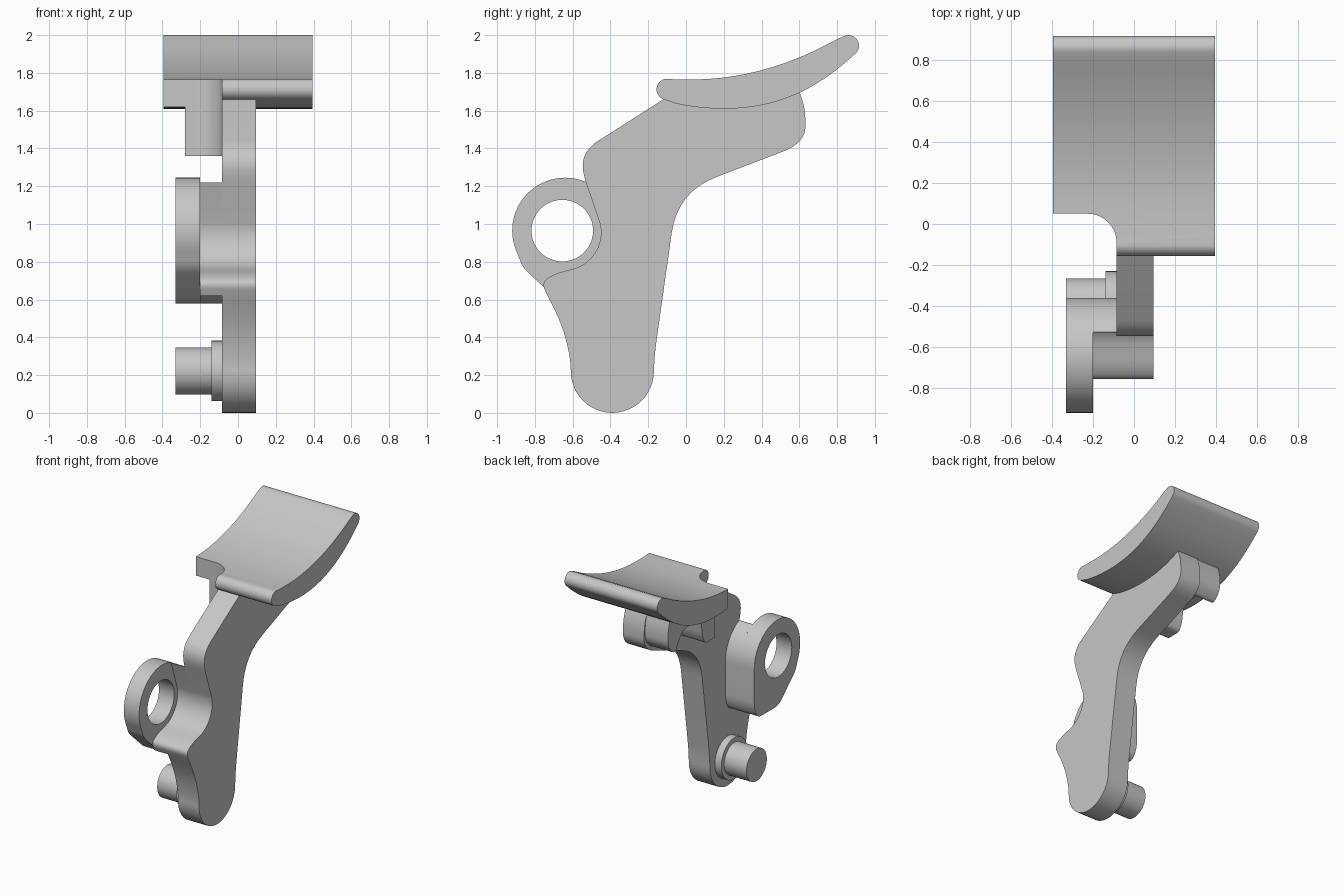
import bpy, bmesh, math
from mathutils import Vector

if "Cube" in bpy.data.objects:
    bpy.data.objects.remove(bpy.data.objects["Cube"], do_unlink=True)

grey = bpy.data.materials.new("plain grey")
grey.use_nodes = True
grey.diffuse_color = (0.57, 0.57, 0.57, 1)
grey.node_tree.nodes["Principled BSDF"].inputs["Base Color"].default_value = grey.diffuse_color


def arc(cy, cz, r, a0, a1, n=24):
    """Points on a circular arc, angles in degrees."""
    angles = [math.radians(a0 + (a1 - a0) * i / n) for i in range(n + 1)]
    return [(cy + r * math.cos(a), cz + r * math.sin(a)) for a in angles]


def rounded(corners, steps=8):
    """Closed outline whose corners (u, v, setback) are replaced by soft curves."""
    out = []
    for i, c in enumerate(corners):
        p = Vector(c[:2])
        if len(c) == 2:
            out.append(tuple(p))
            continue
        ends = []
        for other in (corners[i - 1], corners[(i + 1) % len(corners)]):
            d = Vector(other[:2]) - p
            share = 0.49 if len(other) > 2 else 0.95
            ends.append(p + d.normalized() * min(c[2], share * d.length))
        for k in range(steps + 1):
            t = k / steps
            out.append(tuple(ends[0] * (1 - t) ** 2 + p * (2 * t * (1 - t)) + ends[1] * t * t))
    return out


def prism(name, outline, lo, hi, axis="x"):
    """Extrude a (y, z) outline along x, or an (x, y) outline along z."""
    bm = bmesh.new()
    place = (lambda u, v: (lo, u, v)) if axis == "x" else (lambda u, v: (u, v, lo))
    face = bm.faces.new([bm.verts.new(place(u, v)) for u, v in outline])
    new = bmesh.ops.extrude_face_region(bm, geom=[face])["geom"]
    shift = Vector((hi - lo, 0, 0)) if axis == "x" else Vector((0, 0, hi - lo))
    bmesh.ops.translate(bm, vec=shift, verts=[g for g in new if isinstance(g, bmesh.types.BMVert)])
    bmesh.ops.remove_doubles(bm, verts=bm.verts, dist=0.0005)
    bmesh.ops.recalc_face_normals(bm, faces=bm.faces)
    mesh = bpy.data.meshes.new(name)
    bm.to_mesh(mesh)
    bm.free()
    mesh.materials.append(grey)
    obj = bpy.data.objects.new(name, mesh)
    bpy.context.collection.objects.link(obj)
    return obj


def activate(obj):
    bpy.ops.object.select_all(action="DESELECT")
    obj.select_set(True)
    bpy.context.view_layer.objects.active = obj


def cut(obj, cutter):
    cutter.hide_render = True
    mod = obj.modifiers.new("cut", "BOOLEAN")
    mod.operation, mod.solver, mod.object = "DIFFERENCE", "EXACT", cutter
    activate(obj)
    bpy.ops.object.modifier_apply(modifier=mod.name)


# Shared outline pieces: recess in the arm, its lower lip, lower end of the ring
recess = [(-0.53, 1.22)] + arc(-0.65, 0.955, 0.2, 14, -72, 16)
lip = [(-0.70, 0.735, 0.05), (-0.765, 0.69, 0.04), (-0.735, 0.625)]
ring_foot = [(-0.66, 0.58, 0.05), (-0.40, 0.58, 0.05), (-0.36, 0.67, 0.05)]

# Lever arm
arm = prism("lever_arm", rounded(
    recess + lip + [(-0.655, 0.47, 0.14), (-0.61, 0.28, 0.08)]
    + arc(-0.39, 0.22, 0.22, 180, 360)
    + [(-0.165, 0.32, 0.06), (-0.045, 1.17, 0.22), (0.635, 1.43, 0.13), (0.63, 1.62, 0.06),
       (0.6, 1.70), (0.4, 1.66), (0.2, 1.64), (0, 1.66), (-0.12, 1.66),
       (-0.57, 1.373, 0.12)]), -0.085, 0.095)

# Ring with its hole, and the boss joining it to the arm
ring = prism("pivot_ring", rounded(
    arc(-0.64, 0.965, 0.28, 0, 206, 48) + [(-0.865, 0.77, 0.04)] + ring_foot), -0.33, -0.2)
hole = prism("hole_cutter", arc(-0.655, 0.965, 0.163, 0, 360, 64)[:-1], -0.5, -0.1)
cut(ring, hole)
boss = prism("ring_boss", rounded(
    recess + lip + ring_foot + arc(-0.64, 0.965, 0.28, 0, 66)), -0.2, -0.08)

# Stepped pin at the foot
collar = prism("pin_collar", arc(-0.39, 0.222, 0.16, 0, 360, 64)[:-1], -0.14, -0.08)
pin = prism("pin", arc(-0.39, 0.222, 0.124, 0, 360, 64)[:-1], -0.33, -0.13)

# Curved pad
upper = [(y, 1.765 + 0.36 * max(0, y - 0.03) ** 2) for y in (0.8 - 0.045 * i for i in range(20))]
lower = [(y, 1.61 + 0.43 * (y - 0.2) ** 2 + 0.25 * max(0, y - 0.2) ** 3)
         for y in (0.05 * i - 0.05 for i in range(19))]
pad = prism("pad", arc(-0.1, 1.713, 0.056, 95, 245, 14) + lower
            + arc(0.86, 1.944, 0.056, -46, 119, 14) + upper, -0.395, 0.395)

# Bracket hollowed underneath, carrying the pad beside the arm
bracket = prism("pad_bracket", rounded(
    [(-0.09, 1.66), (-0.09, 1.36), (0.17, 1.36, 0.03), (0.20, 1.43, 0.03), (0.22, 1.57, 0.06),
     (0.44, 1.57, 0.06), (0.54, 1.42, 0.04), (0.62, 1.50, 0.05), (0.62, 1.62, 0.05),
     (0.6, 1.69), (0.4, 1.66), (0.2, 1.64), (0, 1.66)]), -0.28, -0.08)

# Rounded notch at the front corner of the pad and bracket
notch = prism("notch_cutter", [(-0.6, 0.05)] + arc(-0.225, -0.09, 0.14, 90, 0, 16)
              + [(-0.085, -0.4), (-0.6, -0.4)], 1.2, 2.2, "z")
for part in (pad, bracket):
    cut(part, notch)

for cutter in (hole, notch):
    bpy.data.objects.remove(cutter, do_unlink=True)

# Smooth curves, sharp edges
for part in (arm, ring, boss, collar, pin, pad, bracket):
    activate(part)
    bpy.ops.object.shade_smooth_by_angle(angle=math.radians(30))
